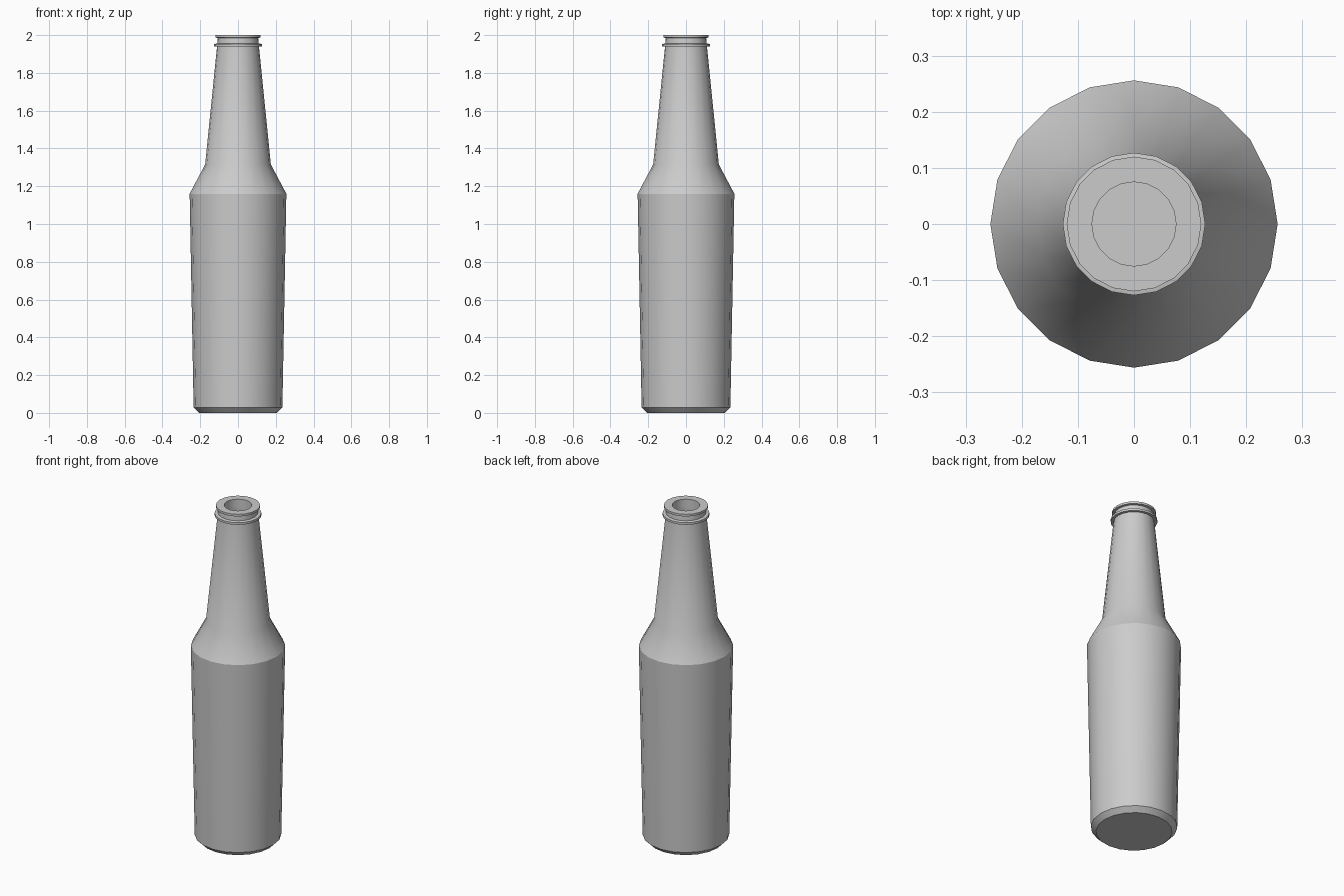
import bpy, bmesh, math

if "Cube" in bpy.data.objects:
    bpy.data.objects.remove(bpy.data.objects["Cube"])

SIDES = 20

# Half profile (radius, height): outside from base to lip, then back down inside
outside = [(0.207, 0), (0.235, 0.028), (0.256, 1.16), (0.174, 1.315),
           (0.111, 1.94), (0.127, 1.94), (0.127, 1.953), (0.109, 1.956),
           (0.107, 1.985), (0.12, 1.987), (0.12, 2.0)]
inside = [(0.075, 2.0), (0.075, 1.985), (0.075, 1.955), (0.075, 1.94),
          (0.138, 1.305), (0.22, 1.15), (0.2, 0.04)]


def lathe(name, profile):
    """Revolve a profile about z and cap both ends."""
    bm = bmesh.new()
    rings = []
    for r, z in profile:
        rings.append([bm.verts.new((r * math.cos(2 * math.pi * i / SIDES),
                                    r * math.sin(2 * math.pi * i / SIDES), z))
                      for i in range(SIDES)])
    for a, b in zip(rings, rings[1:]):
        for i in range(SIDES):
            j = (i + 1) % SIDES
            bm.faces.new((a[i], a[j], b[j], b[i]))
    bm.faces.new(rings[0][::-1])
    bm.faces.new(rings[-1])
    mesh = bpy.data.meshes.new(name)
    bm.to_mesh(mesh)
    bm.free()
    obj = bpy.data.objects.new(name, mesh)
    bpy.context.collection.objects.link(obj)
    return obj


# Hollow bottle with collar and lip
bottle = lathe("bottle", outside + inside)
bpy.context.view_layer.objects.active = bottle
bottle.select_set(True)
bpy.ops.object.shade_smooth_by_angle(angle=math.radians(24))
